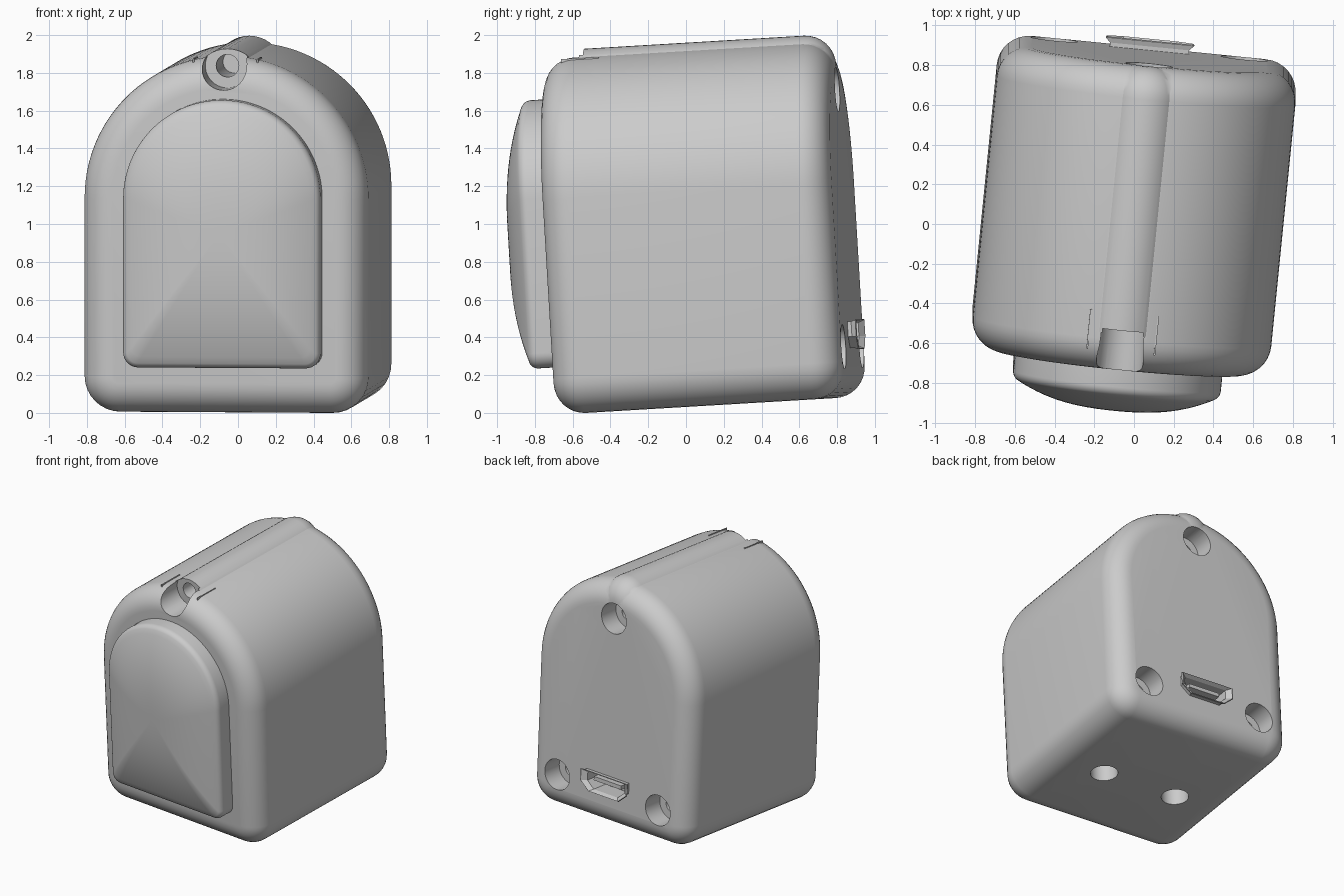
import bpy
import bmesh
from math import sin, cos, pi, radians
from mathutils import Matrix, Vector

if "Cube" in bpy.data.objects:
    bpy.data.objects.remove(bpy.data.objects["Cube"])

DEPTH = 1.54
FRONT, BACK = -DEPTH / 2, DEPTH / 2

grey = bpy.data.materials.new("light grey plastic")
grey.use_nodes = True
colour = (0.6, 0.6, 0.6, 1)
grey.diffuse_color = colour
grey.node_tree.nodes["Principled BSDF"].inputs["Base Color"].default_value = colour


def arc(cx, cz, r, start, end, steps):
    return [(cx + r * cos(radians(start + (end - start) * i / steps)),
             cz + r * sin(radians(start + (end - start) * i / steps)))
            for i in range(steps + 1)]


def arch(half, centre, bottom, corner, inset=0):
    """Round-topped outline with rounded bottom corners, shrunk by inset."""
    h, b, c = half - inset, bottom + inset, corner - inset
    return (arc(h - c, b + c, c, -90, 0, 8) + arc(0, centre, h, 0, 180, 56)
            + arc(c - h, b + c, c, 180, 270, 8))


def disc(x, z, r):
    return arc(x, z, r, 0, 360, 40)[:-1]


def scaled(outline, s, cx, cz):
    return [(cx + (x - cx) * s, cz + (z - cz) * s) for x, z in outline]


def loft(name, rings):
    """Closed skin through (outline, y) rings."""
    bm = bmesh.new()
    loops = [[bm.verts.new((x, y, z)) for x, z in outline] for outline, y in rings]
    for a, b in zip(loops, loops[1:]):
        for i in range(len(a)):
            j = (i + 1) % len(a)
            bm.faces.new((a[i], a[j], b[j], b[i]))
    bm.faces.new(loops[0])
    bm.faces.new(loops[-1])
    bmesh.ops.recalc_face_normals(bm, faces=bm.faces)
    mesh = bpy.data.meshes.new(name)
    bm.to_mesh(mesh)
    bm.free()
    mesh.materials.append(grey)
    obj = bpy.data.objects.new(name, mesh)
    bpy.context.collection.objects.link(obj)
    return obj


def box(name, x, y, z, sx, sy, sz):
    outline = [(x - sx, z - sz), (x + sx, z - sz), (x + sx, z + sz), (x - sx, z + sz)]
    return loft(name, [(outline, y - sy), (outline, y + sy)])


def activate(obj):
    bpy.ops.object.select_all(action='DESELECT')
    obj.select_set(True)
    bpy.context.view_layer.objects.active = obj


def combine(target, tool, operation='DIFFERENCE'):
    tool.hide_render = True
    mod = target.modifiers.new(tool.name, 'BOOLEAN')
    mod.operation, mod.solver, mod.object = operation, 'EXACT', tool
    activate(target)
    bpy.ops.object.modifier_apply(modifier=mod.name)
    bpy.data.objects.remove(tool)


def drill(x, z, r, y0, y1):
    combine(housing, loft("drill", [(disc(x, z, r), y0), (disc(x, z, r), y1)]))


# Housing: arch-shaped block with rounded front and back rims
R = 0.16
steps = [i * pi / 16 for i in range(9)]
rims = [(R * (1 - sin(t)), R * (1 - cos(t))) for t in steps]
shape = lambda d: arch(0.755, 1.135, 0, 0.19, d)
housing = loft("housing", [(shape(d), FRONT + y) for d, y in rims]
               + [(shape(d), BACK - y) for d, y in reversed(rims)])

# Ridge along the top
ridge = loft("ridge", [(disc(0, 1.745, 0.18), -0.58)]
             + [(disc(0, 1.745, 0.18 - d), BACK - y) for d, y in reversed(rims)])
combine(housing, ridge, 'UNION')

# Open screw recess at the top of the front
drill(0, 1.835, 0.118, FRONT - 0.1, -0.56)
drill(0, 1.835, 0.06, -0.6, -0.2)

# Stepped screw holes in the back
for x, z in ((0, 1.63), (-0.48, 0.27), (0.48, 0.27)):
    drill(x, z, 0.118, BACK - 0.16, BACK + 0.1)
    drill(x, z, 0.06, BACK - 0.4, BACK - 0.1)

# Round sockets in the underside
for x in (-0.31, 0.31):
    socket = loft("socket", [(disc(x, 0, 0.1), -0.1), (disc(x, 0, 0.1), 0.14)])
    socket.data.transform(Matrix.Translation((0, -0.08, 0)) @ Matrix.Rotation(pi / 2, 4, 'X'))
    combine(housing, socket)

# Port opening, flared shell and tongue
PORT_Z = 0.33
port = [(x, PORT_Z + z) for x, z in ((-0.2, 0.07), (0.2, 0.07), (0.2, -0.01),
                                     (0.13, -0.07), (-0.13, -0.07), (-0.2, -0.01))]
fit = lambda s: scaled(port, s, 0, PORT_Z)
combine(housing, loft("opening", [(fit(0.96), BACK - 0.12), (fit(0.96), BACK + 0.1)]))
shell = loft("port_shell", [(fit(s), BACK + y) for s, y in (
    (1, -0.13), (1, 0.02), (1.12, 0.045), (1.08, 0.05), (0.88, 0.02), (0.88, -0.11))])
tongue = box("port_tongue", 0, BACK - 0.055, PORT_Z + 0.015, 0.13, 0.06, 0.015)

# Domed front panel
panel_shape = lambda d: arch(0.525, 1.145, 0.25, 0.08, d)
rings = [(panel_shape(0), FRONT + 0.05)]
for i in range(6):
    t = radians(12 * i)
    rings.append((panel_shape(0.05 * (1 - cos(t))), FRONT - 0.09 - 0.05 * sin(t)))
rim, rim_y = rings[-1]
for i in range(1, 20):
    s = 1 - i / 20
    rings.append((scaled(rim, s, 0, 0.97), rim_y - 0.112 * (1 - s ** 2.5)))
panel = loft("front_panel", rings)

# Thin fins either side of the screw recess
fins = [box(f"{side}_fin", x, -0.57, 1.84, 0.004, 0.1, 0.037)
        for side, x in (("right", -0.17), ("left", 0.17))]

# Smooth curved parts, then tilt everything and settle it on the ground
for obj in (housing, panel):
    activate(obj)
    bpy.ops.object.shade_smooth_by_angle(angle=radians(30))

parts = [housing, shell, tongue, panel] + fins
tilt = Matrix.Rotation(radians(3.4), 4, 'X') @ Matrix.Rotation(radians(-5.7), 4, 'Z')
for obj in parts:
    obj.data.transform(tilt)
points = [v.co for obj in parts for v in obj.data.vertices]
low = Vector([min(p[i] for p in points) for i in range(3)])
high = Vector([max(p[i] for p in points) for i in range(3)])
shift = Vector((-(low.x + high.x) / 2, -(low.y + high.y) / 2, -low.z))
for obj in parts:
    obj.data.transform(Matrix.Translation(shift))
    obj.data.update()
